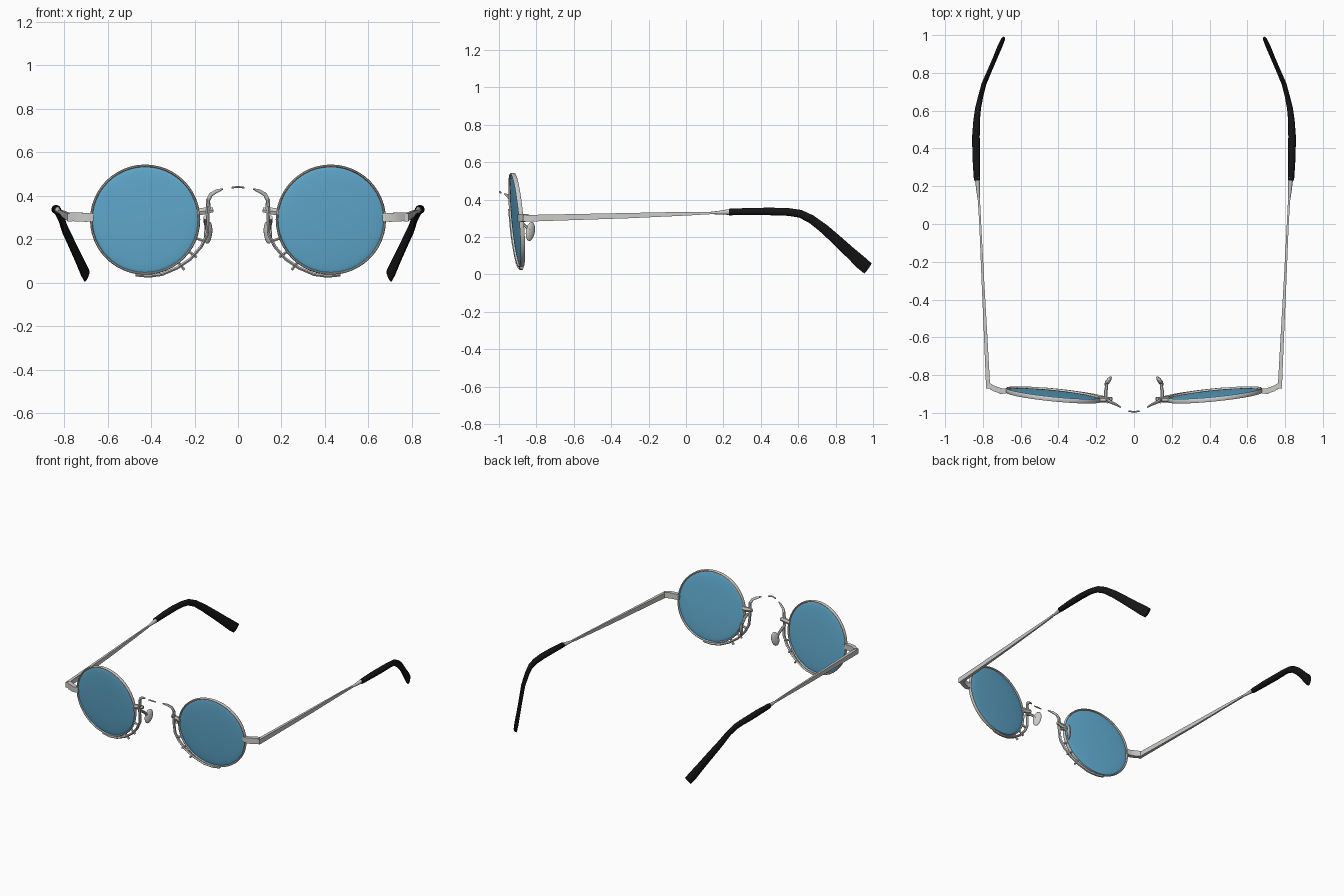
import bpy, bmesh, math
from mathutils import Vector, Matrix

cube = bpy.data.objects.get("Cube")
if cube:
    bpy.data.objects.remove(cube, do_unlink=True)

def material(name, color, metal=0.0):
    m = bpy.data.materials.new(name)
    m.use_nodes = True
    m.diffuse_color = (*color, 1)
    m.node_tree.nodes["Principled BSDF"].inputs["Base Color"].default_value = (*color, 1)
    return m

BLUE = material("blue lens", (0.12, 0.41, 0.63))
SILVER = material("silver metal", (0.6, 0.6, 0.59))
BLACK = material("black plastic", (0.008, 0.008, 0.008))

CX, CZ, R = 0.427, 0.29, 0.248      # lens centre and radius

def plane_y(x, z):
    """Depth of the tilted, wrapped lens plane."""
    return -0.905 + 0.1 * (x - CX) - 0.09 * (z - CZ)

def finish(bm, name, mat, mirror=True):
    bmesh.ops.recalc_face_normals(bm, faces=bm.faces)
    me = bpy.data.meshes.new(name)
    bm.to_mesh(me)
    bm.free()
    me.materials.append(mat)
    ob = bpy.data.objects.new(name, me)
    bpy.context.collection.objects.link(ob)
    if mirror:
        ob.modifiers.new("Mirror", 'MIRROR')
    bpy.ops.object.select_all(action='DESELECT')
    bpy.context.view_layer.objects.active = ob
    ob.select_set(True)
    bpy.ops.object.shade_smooth_by_angle(angle=math.radians(40))
    return ob

def sweep(name, mat, pts, ref=(0, 0, 1), sides=10, closed=False, mirror=True):
    """Sweep a section along (x, y, z, half width, half height) points."""
    bm = bmesh.new()
    n = len(pts)
    ref = Vector(ref)
    rings = []
    for i, (x, y, z, w, h) in enumerate(pts):
        a = pts[(i - 1) % n] if closed else pts[max(i - 1, 0)]
        b = pts[(i + 1) % n] if closed else pts[min(i + 1, n - 1)]
        t = (Vector(b[:3]) - Vector(a[:3])).normalized()
        side = t.cross(ref).normalized()
        up = side.cross(t)
        scale = math.sqrt(2) if sides == 4 else 1
        ring = []
        for k in range(sides):
            ang = math.tau * (k + 0.5) / sides
            ring.append(bm.verts.new(Vector((x, y, z)) + scale *
                        (side * w * math.cos(ang) + up * h * math.sin(ang))))
        rings.append(ring)
    for i in range(n if closed else n - 1):
        a, b = rings[i], rings[(i + 1) % n]
        for k in range(sides):
            j = (k + 1) % sides
            bm.faces.new((a[k], a[j], b[j], b[k]))
    if not closed:
        bm.faces.new(rings[0])
        bm.faces.new(rings[-1])
    return finish(bm, name, mat, mirror)

# Lenses: flattened domes sheared onto the tilted plane
bm = bmesh.new()
bmesh.ops.create_uvsphere(bm, u_segments=48, v_segments=16, radius=R)
for v in bm.verts:
    x, z = v.co.x + CX, v.co.y + CZ
    v.co = Vector((x, plane_y(x, z) + v.co.z * 0.055, z))
finish(bm, "lenses", BLUE)

# Thin round rims
rim = []
for i in range(48):
    a = math.tau * i / 48
    x, z = CX + R * math.cos(a), CZ + R * math.sin(a)
    rim.append((x, plane_y(x, z), z, 0.006, 0.013))
sweep("rims", SILVER, rim, ref=(0, 1, 0), sides=8, closed=True)

# Lower inner rim wires that flare out towards the nose
flare = [(0.47, 0.036), (0.41, 0.03), (0.35, 0.038), (0.28, 0.068), (0.22, 0.108),
         (0.17, 0.165), (0.142, 0.22), (0.138, 0.28), (0.14, 0.35)]
sweep("inner_rim_wires", SILVER,
      [(x, plane_y(x, z), z, 0.008, 0.012) for x, z in flare], ref=(0, 1, 0), sides=6)

# Small struts joining the flared wire to the rim
for i, ang in enumerate((200, 216, 232)):
    c, s = math.cos(math.radians(ang)), math.sin(math.radians(ang))
    ends = [(CX + r * c, CZ + r * s) for r in (R, R + 0.045)]
    sweep("rim_strut_%d" % (i + 1), SILVER,
          [(x, plane_y(x, z), z, 0.007, 0.009) for x, z in ends], ref=(0, 1, 0), sides=6)

# Bridge mounts, side arms and centre piece
sweep("bridge_mounts", SILVER, [(0.19, -0.93, 0.325, 0.018, 0.014),
      (0.15, -0.93, 0.33, 0.018, 0.014), (0.115, -0.925, 0.335, 0.012, 0.01)],
      ref=(0, 1, 0), sides=6)
sweep("bridge_arms", SILVER, [(0.138, -0.93, 0.33, 0.012, 0.010),
      (0.137, -0.935, 0.38, 0.010, 0.009), (0.125, -0.942, 0.405, 0.010, 0.008),
      (0.10, -0.953, 0.42, 0.009, 0.007), (0.07, -0.97, 0.431, 0.004, 0.004)],
      ref=(0, 1, 0), sides=8)
sweep("bridge_centre", SILVER, [(-0.03, -0.99, 0.437, 0.004, 0.004),
      (0, -0.995, 0.441, 0.005, 0.005), (0.03, -0.99, 0.437, 0.004, 0.004)],
      ref=(0, 1, 0), sides=8, mirror=False)

# Nose pad arms and pads
sweep("pad_arms", SILVER, [(0.15, -0.925, 0.30, 0.010, 0.010),
      (0.15, -0.89, 0.285, 0.010, 0.010), (0.145, -0.86, 0.26, 0.009, 0.009),
      (0.145, -0.835, 0.235, 0.009, 0.009)], ref=(1, 0, 0), sides=8)
bm = bmesh.new()
bmesh.ops.create_uvsphere(bm, u_segments=16, v_segments=10, radius=1)
bm.transform(Matrix.Translation((0.137, -0.832, 0.23))
             @ Matrix.Rotation(math.radians(35), 4, 'Z')
             @ Matrix.Rotation(math.radians(-12), 4, 'X')
             @ Matrix.Diagonal((0.012, 0.028, 0.052, 1)))
finish(bm, "nose_pads", SILVER)

# End pieces between rims and temples
sweep("end_pieces", SILVER, [(0.665, -0.882, 0.30, 0.012, 0.018),
      (0.70, -0.885, 0.30, 0.015, 0.02), (0.74, -0.872, 0.303, 0.014, 0.021),
      (0.772, -0.852, 0.304, 0.013, 0.019)], sides=4)

# Temple bars, tapering to the rear
sweep("temples", SILVER, [(0.772, -0.87, 0.30, 0.011, 0.018),
      (0.785, -0.6, 0.307, 0.009, 0.016), (0.80, -0.3, 0.315, 0.007, 0.014),
      (0.814, 0, 0.325, 0.005, 0.010), (0.822, 0.14, 0.329, 0.006, 0.006)], sides=4)
sweep("temple_collars", SILVER, [(0.822, 0.13, 0.329, 0.006, 0.006),
      (0.826, 0.18, 0.331, 0.010, 0.010), (0.83, 0.25, 0.335, 0.014, 0.017)], sides=10)

# Black ear tips, curving down and inwards
sweep("ear_tips", BLACK, [(0.832, 0.23, 0.334, 0.016, 0.018),
      (0.835, 0.35, 0.337, 0.021, 0.02), (0.837, 0.46, 0.337, 0.021, 0.021),
      (0.833, 0.55, 0.334, 0.018, 0.021), (0.826, 0.61, 0.325, 0.016, 0.022),
      (0.813, 0.67, 0.296, 0.014, 0.023), (0.795, 0.74, 0.243, 0.013, 0.026),
      (0.765, 0.81, 0.18, 0.012, 0.029), (0.735, 0.88, 0.115, 0.012, 0.032),
      (0.71, 0.94, 0.06, 0.013, 0.036), (0.696, 0.972, 0.033, 0.011, 0.035)], sides=12)
